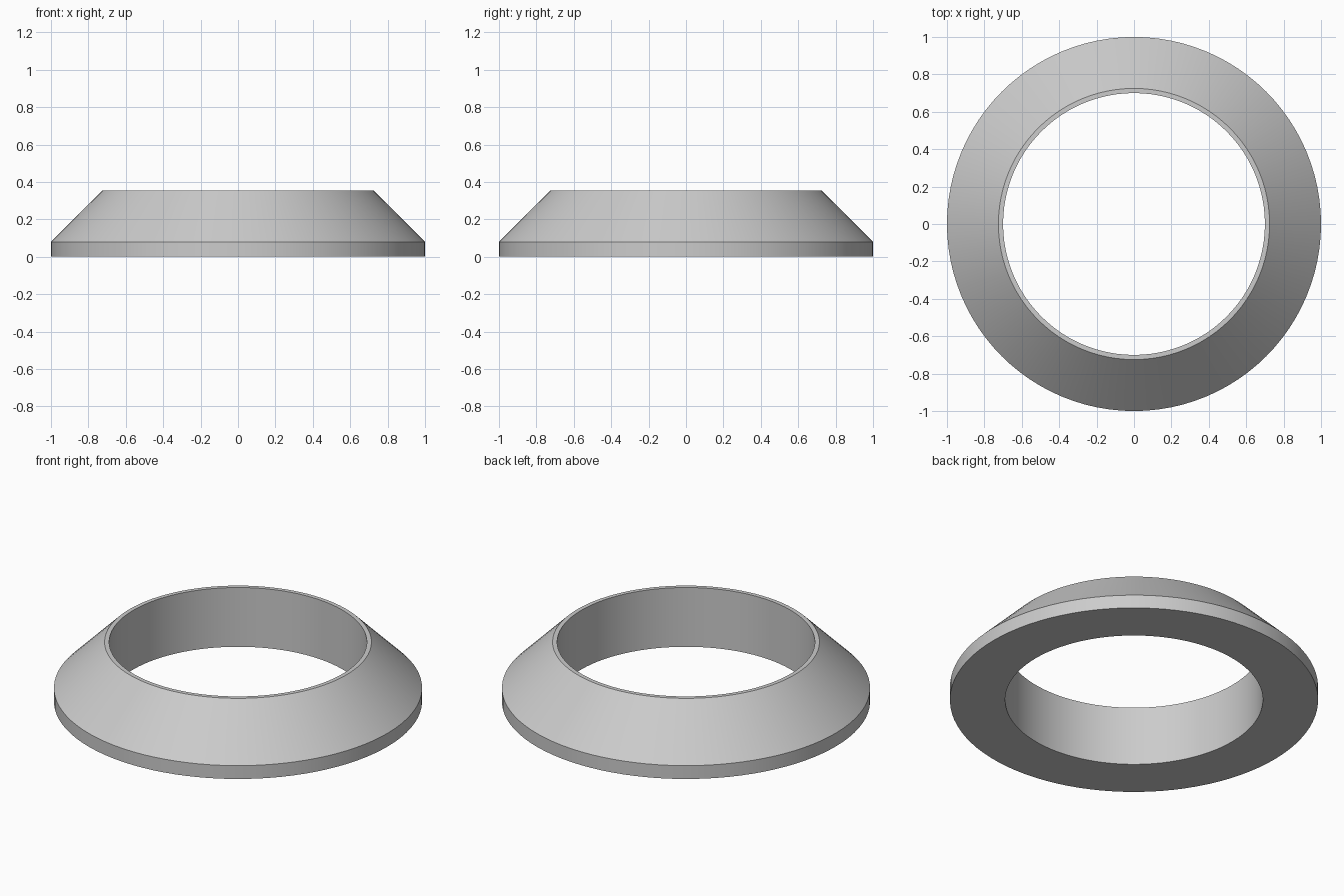
import bpy
import bmesh
from math import cos, sin, radians, tau

cube = bpy.data.objects.get("Cube")
if cube:
    bpy.data.objects.remove(cube, do_unlink=True)

SEGMENTS = 96

# Plain grey material
grey = bpy.data.materials.new("light_grey")
grey.use_nodes = True
colour = (0.6, 0.6, 0.6, 1)
grey.diffuse_color = colour
bsdf = next(n for n in grey.node_tree.nodes if n.type == 'BSDF_PRINCIPLED')
bsdf.inputs["Base Color"].default_value = colour


def lathe_ring(name, profile, material):
    """Sweep a closed (radius, height) profile around the z axis."""
    bm = bmesh.new()
    rings = []
    for i in range(SEGMENTS):
        a = tau * i / SEGMENTS
        rings.append([bm.verts.new((r * cos(a), r * sin(a), z)) for r, z in profile])
    n = len(profile)
    for i, ring in enumerate(rings):
        following = rings[(i + 1) % SEGMENTS]
        for j in range(n):
            k = (j + 1) % n
            bm.faces.new((ring[j], following[j], following[k], ring[k]))
    bmesh.ops.recalc_face_normals(bm, faces=bm.faces)
    mesh = bpy.data.meshes.new(name)
    bm.to_mesh(mesh)
    bm.free()
    mesh.materials.append(material)
    obj = bpy.data.objects.new(name, mesh)
    bpy.context.collection.objects.link(obj)
    return obj


# Collar: straight bore, flat base, short rim and bevelled shoulder
collar = lathe_ring("bevelled_collar", [
    (0.70, 0), (1, 0), (1, 0.08), (0.725, 0.355), (0.70, 0.355)], grey)

# Smooth round walls with crisp edges between them
bpy.ops.object.select_all(action='DESELECT')
collar.select_set(True)
bpy.context.view_layer.objects.active = collar
bpy.ops.object.shade_smooth_by_angle(angle=radians(30))
